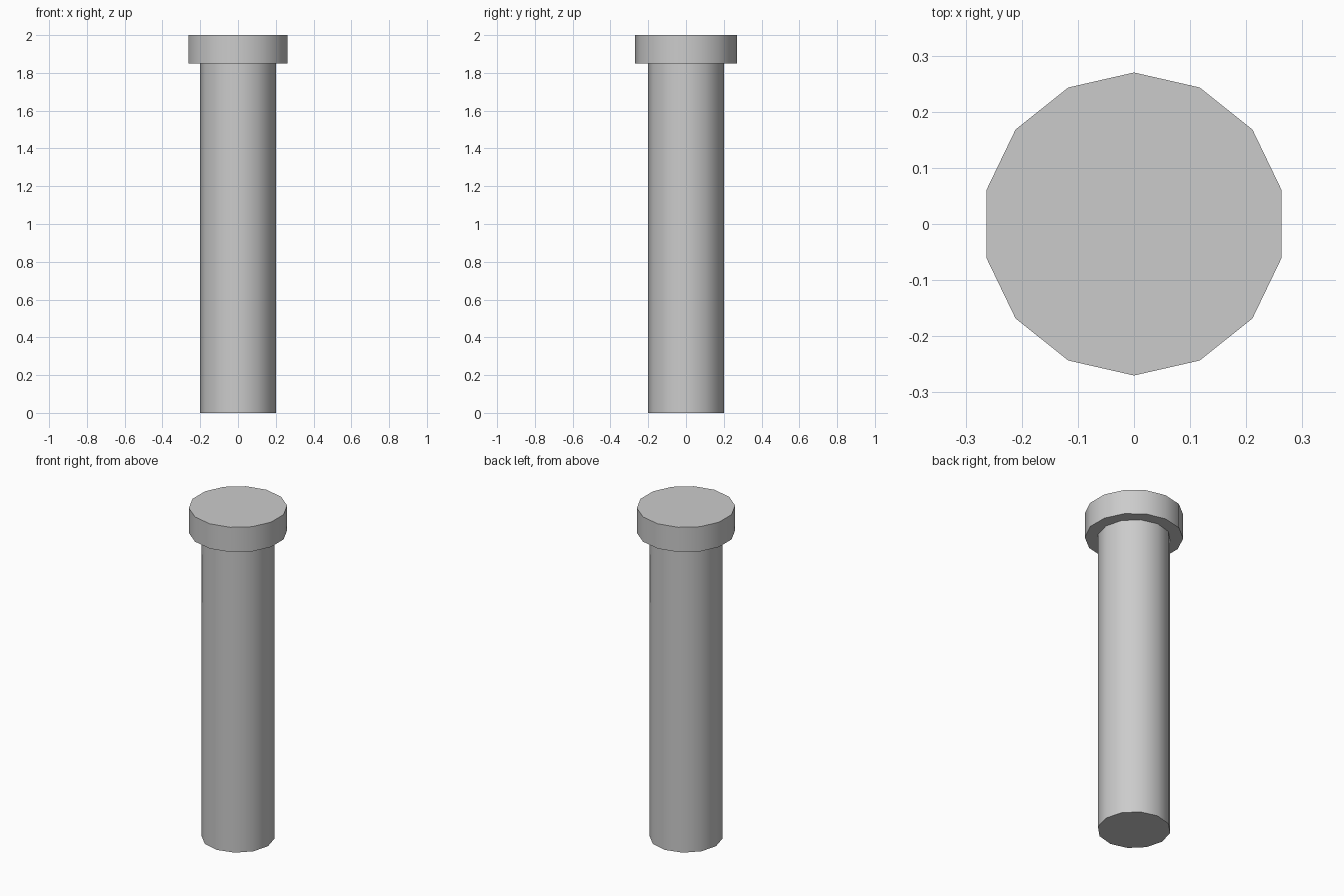
import bpy
import math

if "Cube" in bpy.data.objects:
    bpy.data.objects.remove(bpy.data.objects["Cube"])


def cylinder(name, sides, radius, z0, z1, turn=0.0):
    bpy.ops.mesh.primitive_cylinder_add(
        vertices=sides, radius=radius, depth=z1 - z0,
        location=(0, 0, (z0 + z1) / 2), rotation=(0, 0, turn))
    obj = bpy.context.object
    obj.name = name
    bpy.ops.object.shade_smooth_by_angle(angle=math.radians(35))
    return obj


# Long straight shaft, 12 sides with corners on the axes
cylinder("pin_shaft", 12, 0.201, 0.0, 1.85)

# Wider flat head, 14 sides with a corner facing front and back
cylinder("pin_head", 14, 0.27, 1.85, 2.0)
